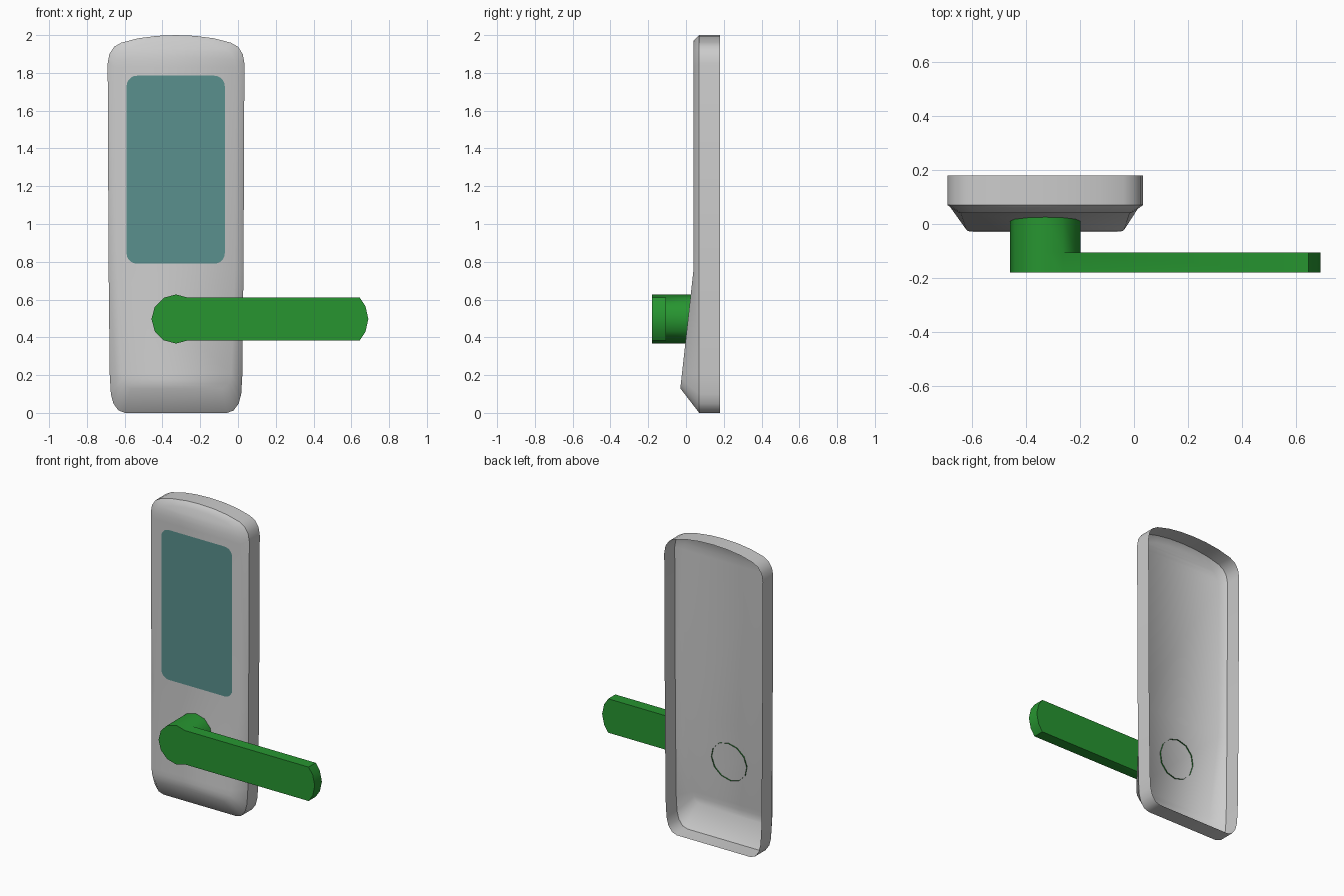
import bpy, bmesh, math

if "Cube" in bpy.data.objects:
    bpy.data.objects.remove(bpy.data.objects["Cube"])

CX, HZ = -0.328, 0.497      # plate centre line, handle axis height


def face_y(z):
    """Depth of the front plate surface: flat above, kicked out below."""
    return 0.04 if z >= 0.76 else -0.03 + (z - 0.13) * 0.07 / 0.63


def make(name, bm, color=None):
    mesh = bpy.data.meshes.new(name)
    bm.to_mesh(mesh)
    bm.free()
    ob = bpy.data.objects.new(name, mesh)
    bpy.context.collection.objects.link(ob)
    if color:
        mat = bpy.data.materials.new(name + "_color")
        mat.diffuse_color = (*color, 1)
        mat.use_nodes = True
        mat.node_tree.nodes["Principled BSDF"].inputs["Base Color"].default_value = mat.diffuse_color
        mesh.materials.append(mat)
    return ob


def bridge(bm, a, b):
    n = len(a)
    return [bm.faces.new((a[i], a[(i + 1) % n], b[(i + 1) % n], b[i])) for i in range(n)]


# Lock plate: open-backed shell, half outlines mirrored about its centre line
outer = [(0.27, 0), (0.305, 0.013), (0.332, 0.05), (0.345, 0.10), (0.351, 0.2),
         (0.357, 0.76), (0.362, 1.85), (0.353, 1.90), (0.328, 1.938),
         (0.29, 1.96), (0.2, 1.983), (0.1, 1.996)]
inner = [(0.24, 0.13), (0.262, 0.138), (0.28, 0.155), (0.288, 0.178), (0.292, 0.21),
         (0.312, 0.76), (0.318, 1.83), (0.312, 1.87), (0.292, 1.905),
         (0.262, 1.927), (0.18, 1.952), (0.09, 1.966)]


def ring(bm, half, top_z, depth):
    pts = half + [(0, top_z)] + [(-x, z) for x, z in reversed(half)]
    return [bm.verts.new((CX + x, depth(z), z)) for x, z in pts]


bm = bmesh.new()
back = ring(bm, outer, 2.0, lambda z: 0.18)
edge = ring(bm, outer, 2.0, lambda z: 0.07)
front = ring(bm, inner, 1.97, face_y)
bridge(bm, back, edge)
bridge(bm, edge, front)
n = len(front)
for i in range(len(inner) - 1):
    bm.faces.new((front[i], front[i + 1], front[n - 2 - i], front[n - 1 - i]))
m = len(inner)
cap = bm.faces.new((front[m - 1], front[m], front[m + 1]))
bmesh.ops.recalc_face_normals(bm, faces=bm.faces[:])
bm.normal_update()
if cap.normal.y > 0:
    bmesh.ops.reverse_faces(bm, faces=bm.faces[:])
for f in bm.faces:
    f.smooth = True
for i in range(n):
    bm.edges.get((edge[i], edge[(i + 1) % n])).smooth = False
make("lock_plate", bm)

# Touch screen: thin rounded panel lying on the plate
bm = bmesh.new()
r, pts = 0.055, []
for cx, cz, a0 in ((-0.07 - r, 1.785 - r, 0), (-0.59 + r, 1.785 - r, 90),
                   (-0.59 + r, 0.79 + r, 180), (-0.07 - r, 0.79 + r, 270)):
    for k in range(6):
        a = math.radians(a0 + 18 * k)
        pts.append((cx + r * math.cos(a), 0.0385, cz + r * math.sin(a)))
f = bm.faces.new([bm.verts.new(p) for p in pts])
f.normal_update()
if f.normal.y > 0:
    f.normal_flip()
make("touch_screen", bm, (0.1, 0.28, 0.27))

# Lever handle: 12-sided hub with a flat bar and a faceted tip
bm = bmesh.new()
R, YF, YB = 0.13, -0.18, -0.105
hub = [(CX + R * math.cos(math.radians(30 * k)), HZ + R * math.sin(math.radians(30 * k)))
       for k in range(12)]
h = R * math.sin(math.radians(60))
tip = [(0.645, HZ - h), (0.675, HZ - 0.068), (0.69, HZ),
       (0.675, HZ + 0.068), (0.645, HZ + h)]
outline = hub[2:11] + tip
fr = [bm.verts.new((x, YF, z)) for x, z in outline]
mid_hub = [bm.verts.new((x, YB, z)) for x, z in hub]
mid_tip = [bm.verts.new((x, YB, z)) for x, z in tip]
end = [bm.verts.new((x, face_y(z) + 0.008, z)) for x, z in hub]
bm.faces.new(fr)
bridge(bm, fr, mid_hub[2:11] + mid_tip)
bridge(bm, mid_hub, end)
bm.faces.new([mid_hub[k] for k in (10, 11, 0, 1, 2)] + mid_tip[::-1])
bmesh.ops.recalc_face_normals(bm, faces=bm.faces[:])
lever = make("lever_handle", bm, (0.02, 0.3, 0.03))
bpy.context.view_layer.objects.active = lever
lever.select_set(True)
bpy.ops.object.shade_smooth_by_angle(angle=math.radians(35))
